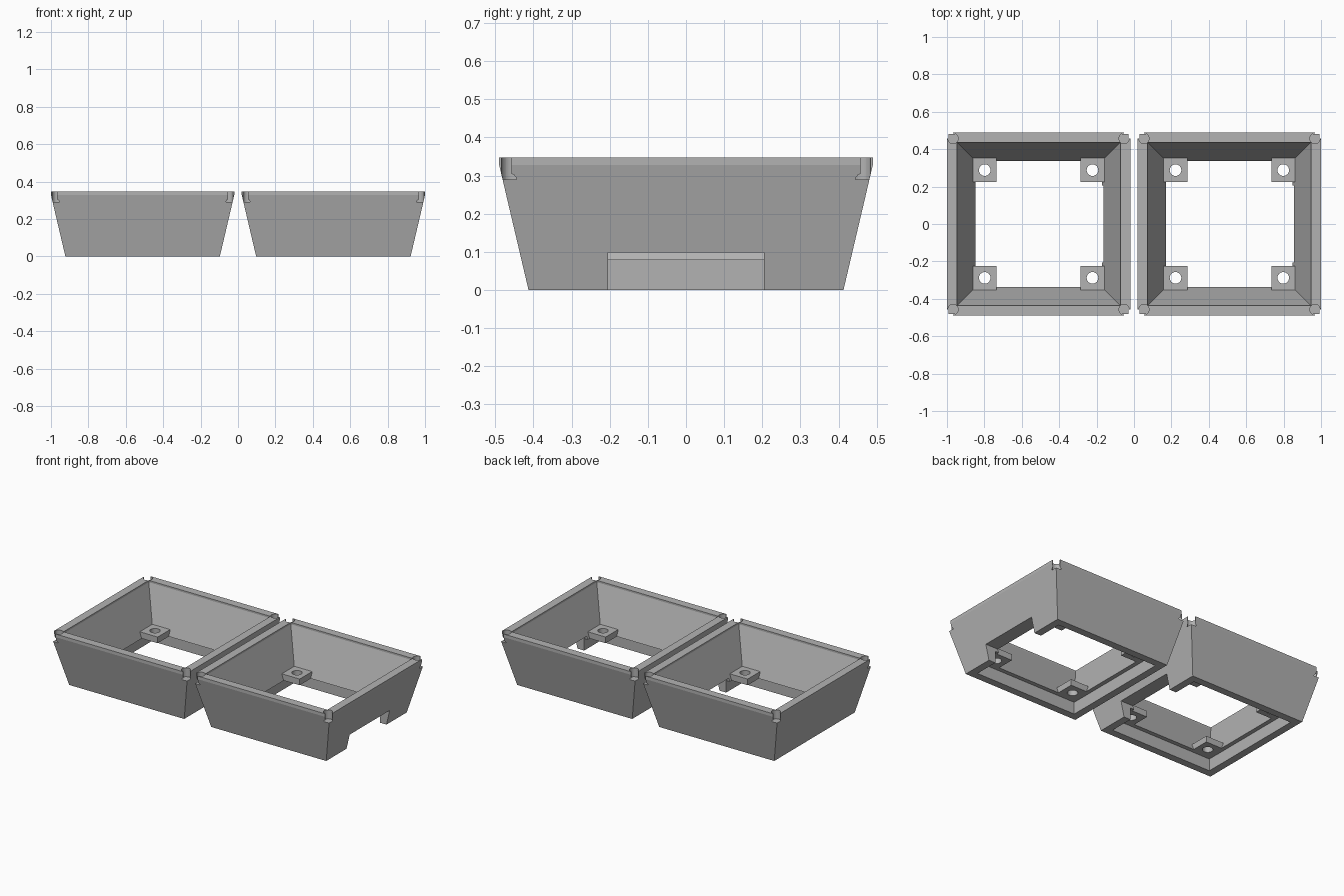
import bpy, bmesh
from mathutils import Matrix, Vector

cube = bpy.data.objects.get("Cube")
if cube:
    bpy.data.objects.remove(cube, do_unlink=True)

grey = bpy.data.materials.new("plain grey")
grey.use_nodes = True
colour = (0.45, 0.45, 0.45, 1)
grey.diffuse_color = colour
grey.node_tree.nodes["Principled BSDF"].inputs["Base Color"].default_value = colour


def make_object(name, bm):
    bmesh.ops.recalc_face_normals(bm, faces=bm.faces)
    mesh = bpy.data.meshes.new(name)
    bm.to_mesh(mesh)
    bm.free()
    mesh.materials.append(grey)
    obj = bpy.data.objects.new(name, mesh)
    bpy.context.scene.collection.objects.link(obj)
    return obj


def box(name, low, high):
    low, high = Vector(low), Vector(high)
    bm = bmesh.new()
    matrix = Matrix.Translation((low + high) / 2) @ Matrix.Diagonal((*(high - low), 1))
    bmesh.ops.create_cube(bm, size=1, matrix=matrix)
    return make_object(name, bm)


def cylinder(name, x, y, radius, low, high):
    bm = bmesh.new()
    bmesh.ops.create_cone(bm, cap_ends=True, segments=32, radius1=radius, radius2=radius,
                          depth=high - low, matrix=Matrix.Translation((x, y, (low + high) / 2)))
    return make_object(name, bm)


def cut(obj, cutter):
    cutter.hide_render = True
    mod = obj.modifiers.new("cut", 'BOOLEAN')
    mod.operation = 'DIFFERENCE'
    mod.solver = 'EXACT'
    mod.object = cutter
    depsgraph = bpy.context.evaluated_depsgraph_get()
    mesh = bpy.data.meshes.new_from_object(obj.evaluated_get(depsgraph))
    obj.modifiers.clear()
    obj.data = mesh
    bpy.data.objects.remove(cutter, do_unlink=True)


def square_frame(name, profile):
    """Sweep a closed (half width, height) profile round a square."""
    bm = bmesh.new()
    rings = [[bm.verts.new((sx * h, sy * h, z))
              for sx, sy in ((-1, -1), (1, -1), (1, 1), (-1, 1))] for h, z in profile]
    for i, ring in enumerate(rings):
        other = rings[(i + 1) % len(rings)]
        for k in range(4):
            n = (k + 1) % 4
            bm.faces.new((ring[k], ring[n], other[n], other[k]))
    return make_object(name, bm)


CORNERS = [(sx, sy) for sx in (-1, 1) for sy in (-1, 1)]
TOP = 0.348
PROFILE = [(0.413, 0), (0.49, 0.328), (0.49, TOP), (0.437, TOP),
           (0.437, 0.336), (0.338, 0.078), (0.365, 0.078), (0.365, 0)]

for side, centre in (("right", -0.51), ("left", 0.51)):
    # sloping walls with rim and recessed underside
    frame = square_frame(side + "_frame", PROFILE)

    # cable opening in the +x wall
    cut(frame, box("opening_cutter", (0.25, -0.205, -0.1), (0.6, 0.205, 0.098)))

    # round sockets opened outwards at the rim corners
    for sx, sy in CORNERS:
        x, y = 0.457 * sx, 0.457 * sy
        cut(frame, cylinder("socket_cutter", x, y, 0.0275, 0.29, 0.4))
        xs, ys = sorted((x, 0.6 * sx)), sorted((y, 0.6 * sy))
        cut(frame, box("corner_cutter", (xs[0], ys[0], 0.29), (xs[1], ys[1], 0.4)))
    frame.location.x = centre

    # drilled mounting tabs in the inner corners
    for i, (sx, sy) in enumerate(CORNERS):
        x, y = 0.288 * sx, 0.288 * sy
        tab = box(f"{side}_mounting_tab_{i + 1}",
                  (x - 0.064, y - 0.064, 0.078), (x + 0.064, y + 0.064, 0.118))
        cut(tab, cylinder("hole_cutter", x, y, 0.031, 0, 0.2))
        tab.location.x = centre
